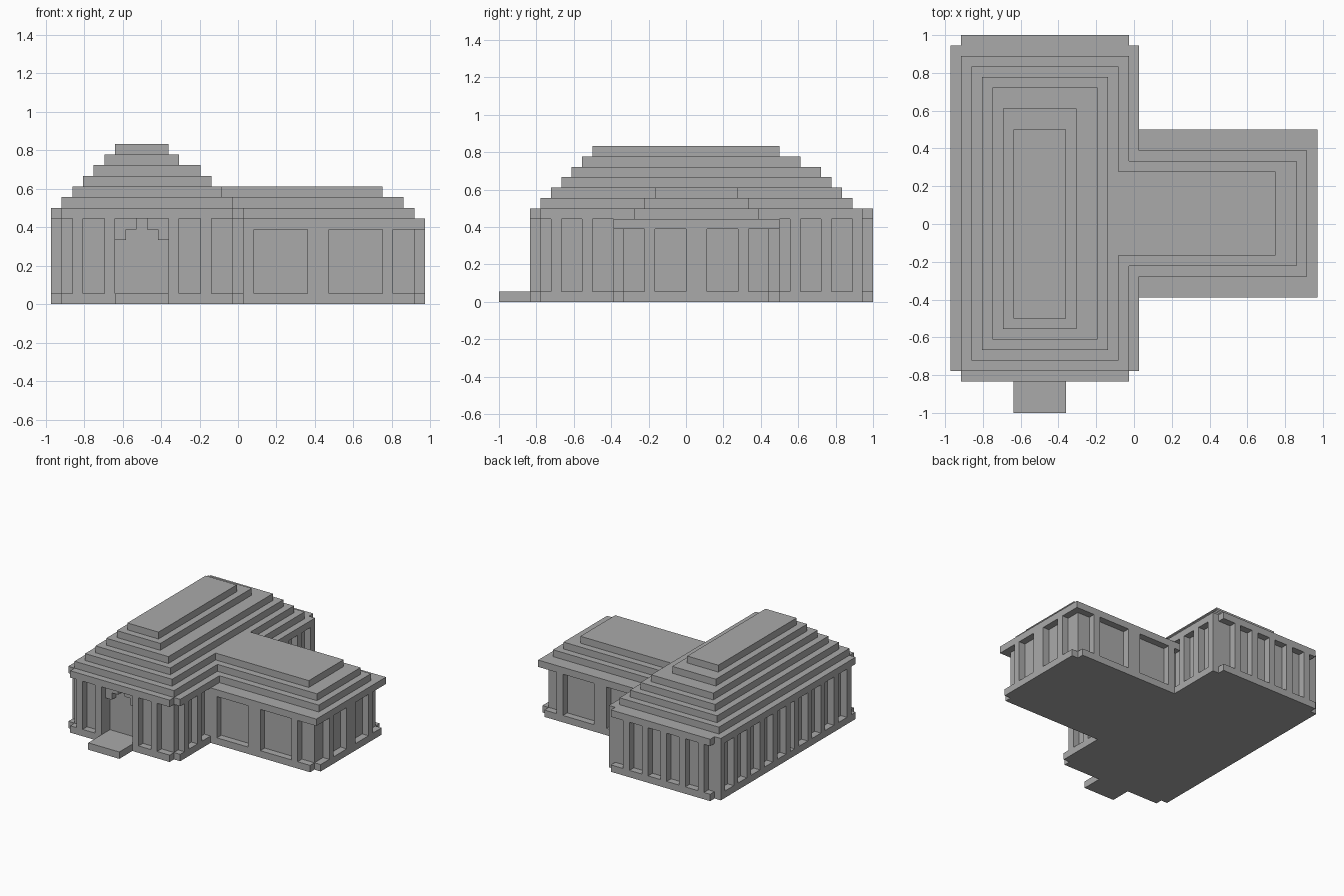
import bpy, bmesh

U = 1 / 18          # building module
CX, CY = 17.5, 18   # module coordinates of the centre

cube = bpy.data.objects.get("Cube")
if cube:
    bpy.data.objects.remove(cube, do_unlink=True)

stone = bpy.data.materials.new("grey_stone")
stone.use_nodes = True
stone.diffuse_color = (0.4, 0.4, 0.4, 1)
stone.node_tree.nodes["Principled BSDF"].inputs["Base Color"].default_value = (0.4, 0.4, 0.4, 1)


def rect(x0, x1, y0, y1):
    return [(x0, y0), (x1, y0), (x1, y1), (x0, y1)]


def notched(x0, x1, y0, y1):
    """Rectangle with one module cut from each corner."""
    a, b, c, d = x0 + 1, x1 - 1, y0 + 1, y1 - 1
    return [(a, y0), (b, y0), (b, c), (x1, c), (x1, d), (b, d),
            (b, y1), (a, y1), (a, d), (x0, d), (x0, c), (a, c)]


def build(name, prisms):
    """One object from (outline, bottom, top) prisms given in modules."""
    bm = bmesh.new()
    for outline, z0, z1 in prisms:
        base = bm.faces.new([bm.verts.new(((x - CX) * U, (y - CY) * U, z0 * U))
                             for x, y in outline])
        top = bmesh.ops.extrude_face_region(bm, geom=[base])["geom"]
        bmesh.ops.translate(bm, vec=(0, 0, (z1 - z0) * U),
                            verts=[g for g in top if isinstance(g, bmesh.types.BMVert)])
    bmesh.ops.recalc_face_normals(bm, faces=bm.faces)
    mesh = bpy.data.meshes.new(name)
    bm.to_mesh(mesh)
    bm.free()
    mesh.materials.append(stone)
    obj = bpy.data.objects.new(name, mesh)
    bpy.context.collection.objects.link(obj)


def posts_x(y, xs, top):
    return [(rect(x, x + w, y, y + 1), 1, top) for x, w in xs]


def posts_y(x, ys, top):
    return [(rect(x, x + 1, y, y + w), 1, top) for y, w in ys]


# Main hall: plinth, walls with a door recess, eave
build("main_plinth", [(notched(0, 18, 3, 36), 0, 1)])
build("main_walls", [([(1, 4), (6, 4), (6, 5), (11, 5), (11, 4), (17, 4),
                       (17, 35), (1, 35)], 1, 8)])
build("main_eave", [(notched(0, 18, 3, 36), 8, 9)])

# Main hall pilasters
build("main_front_posts", posts_x(3, [(x, 1) for x in (2, 5, 11, 14)], 8))
build("main_back_posts", posts_x(35, [(x, 1) for x in range(2, 15, 3)], 8))
side = [(y, 1) for y in (*range(5, 18, 3), *range(19, 35, 3))]
build("main_right_posts", posts_y(0, side, 8))
build("main_left_posts", posts_y(17, [p for p in side if not 12 < p[0] < 26], 8))

# Stepped door arch and doorstep
arch = []
for x, z in ((6, 6), (7, 7), (9, 7), (10, 6)):
    arch.append((rect(x, x + 1, 4, 5), z, 8))
build("door_arch", arch)
build("doorstep", [(rect(6, 11, 0, 3), 0, 1)])

# Main stepped roof
tiers = [rect(i, 18 - i, 3 + i, 35 - i) for i in range(1, 5)]
tiers += [rect(5, 12, 8, 29), rect(6, 11, 9, 27)]
build("main_roof", [(t, 9 + i, 10 + i) for i, t in enumerate(tiers)])

# Wing: plinth, walls, eave
build("wing_plinth", [([(18, 11), (34, 11), (34, 12), (35, 12), (35, 26),
                        (34, 26), (34, 27), (18, 27)], 0, 1)])
build("wing_walls", [(rect(17, 34, 12, 26), 1, 7)])
build("wing_eave", [(rect(17, 35, 11, 27), 7, 8)])

# Wing pilasters
long_side = [(18, 1), (24, 2), (31, 1)]
build("wing_front_posts", posts_x(11, long_side, 7))
build("wing_back_posts", posts_x(26, long_side, 7))
build("wing_end_posts", posts_y(34, [(14, 1), (18, 2), (23, 1)], 7))

# Wing stepped roof, meeting the main roof steps
build("wing_roof", [(rect(18 - i, end, 13 + i, 25 - i), 8 + i, 9 + i)
                    for i, end in enumerate((34, 33, 31))])
